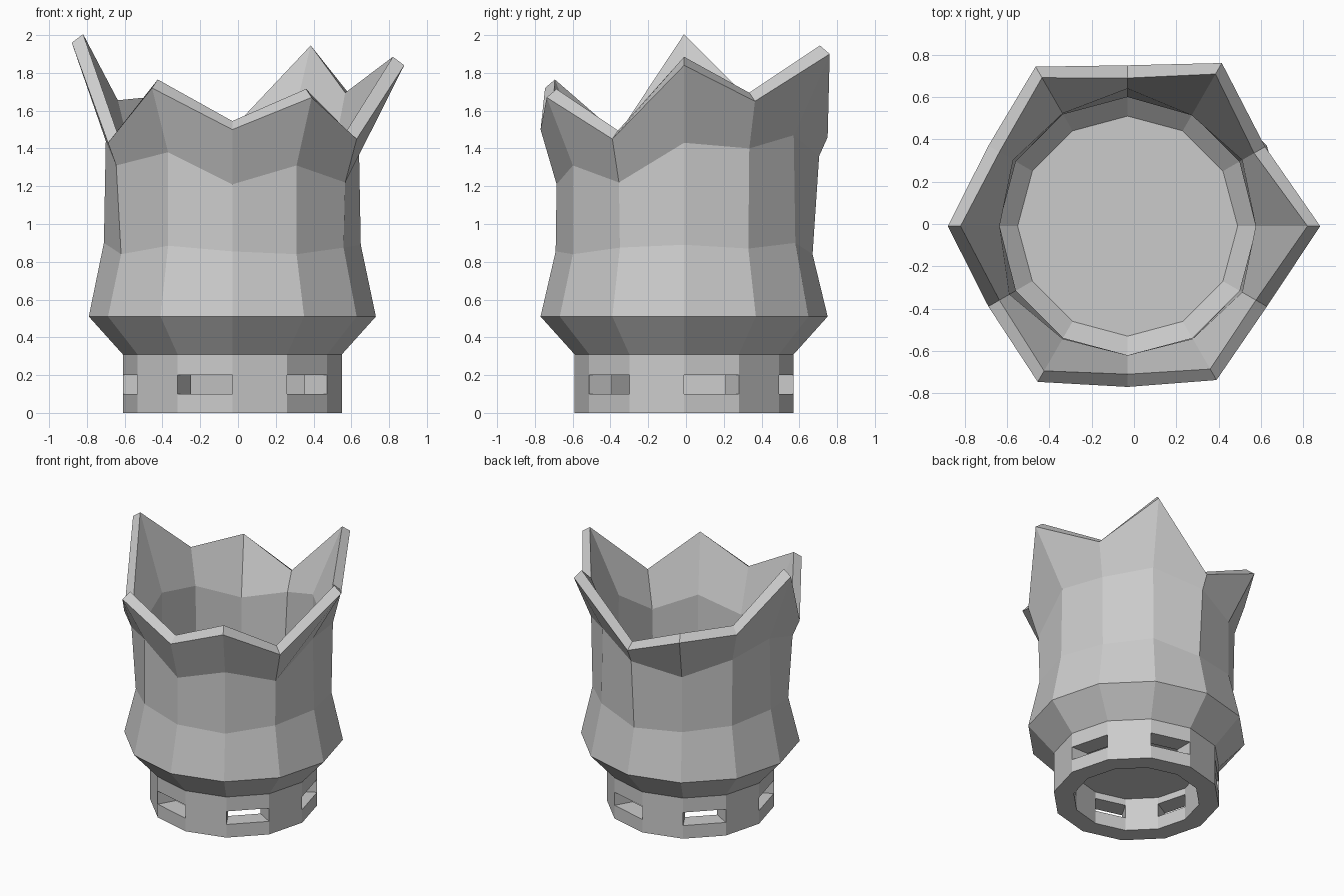
import bpy, bmesh
from math import sin, cos, tau

SIDES = 12
CENTRE = (-0.03, -0.01)

cube = bpy.data.objects.get("Cube")
if cube:
    bpy.data.objects.remove(cube, do_unlink=True)

# One plain grey for the whole vessel
grey = bpy.data.materials.new("plain grey")
grey.use_nodes = True
colour = (0.6, 0.6, 0.6, 1)
grey.diffuse_color = colour
grey.node_tree.nodes["Principled BSDF"].inputs["Base Color"].default_value = colour


def ring(radius, height):
    """Twelve (radius, height) pairs from single values or lists."""
    r = radius if isinstance(radius, list) else [radius] * SIDES
    z = height if isinstance(height, list) else [height] * SIDES
    return list(zip(r, z))


def inset(points, amount, lift=0):
    return [(r - amount, z + lift) for r, z in points]


def loft(name, rings, openings=()):
    """Join rings with quads and cap both ends; openings pairs ring bands
    that are pierced on every second side."""
    bm = bmesh.new()
    rows = []
    for points in rings:
        rows.append([bm.verts.new((CENTRE[0] + r * cos(tau * k / SIDES),
                                   CENTRE[1] + r * sin(tau * k / SIDES), z))
                     for k, (r, z) in enumerate(points)])
    for i in range(len(rows) - 1):
        a, b = rows[i], rows[i + 1]
        for k in range(SIDES):
            n = (k + 1) % SIDES
            if i in openings and k % 2 == 0:
                continue
            bm.faces.new((a[k], a[n], b[n], b[k]))
    bm.faces.new(rows[0])
    bm.faces.new(rows[-1])
    # Reveals lining each opening
    if openings:
        inner, outer = openings
        for k in range(0, SIDES, 2):
            n = (k + 1) % SIDES
            ins = (rows[inner][k], rows[inner][n], rows[inner + 1][n], rows[inner + 1][k])
            outs = (rows[outer + 1][k], rows[outer + 1][n], rows[outer][n], rows[outer][k])
            for j in range(4):
                m = (j + 1) % 4
                bm.faces.new((ins[j], ins[m], outs[m], outs[j]))
    bmesh.ops.recalc_face_normals(bm, faces=bm.faces)
    mesh = bpy.data.meshes.new(name)
    bm.to_mesh(mesh)
    bm.free()
    mesh.materials.append(grey)
    obj = bpy.data.objects.new(name, mesh)
    bpy.context.collection.objects.link(obj)
    return obj


# Hollow foot with a slot in every second side
loft("slotted_base", [
    ring(0.44, 0.25), ring(0.44, 0.2), ring(0.44, 0.1), ring(0.44, 0),
    ring(0.58, 0), ring(0.58, 0.1), ring(0.58, 0.2), ring(0.58, 0.31),
], openings=(1, 5))

# Cup with uneven waist, shoulder and six-pointed rim
waist = ring(0.68, [0.89, 0.87, 0.9, 0.84, 0.86, 0.88, 0.9, 0.84, 0.885, 0.855, 0.84, 0.875])
shoulder = ring([0.67, 0.69, 0.67, 0.715, 0.68, 0.69, 0.67, 0.71, 0.68, 0.675, 0.68, 0.69],
                [1.43, 1.4, 1.47, 1.36, 1.28, 1.39, 1.44, 1.31, 1.38, 1.21, 1.31, 1.22])
rim = ring([0.91, 0.75, 0.89, 0.76, 0.87, 0.76, 0.85, 0.76, 0.85, 0.76, 0.84, 0.76],
           [1.84, 1.65, 1.9, 1.46, 1.63, 1.61, 1.96, 1.43, 1.72, 1.5, 1.67, 1.45])
hip = ring(0.76, 0.51)
loft("pointed_cup", [
    ring(0.58, 0.31), hip, waist, shoulder, rim,
    inset(rim, 0.06, 0.045), inset(shoulder, 0.065), inset(waist, 0.07),
    inset(hip, 0.07, 0.01), ring(0.52, 0.36),
])
